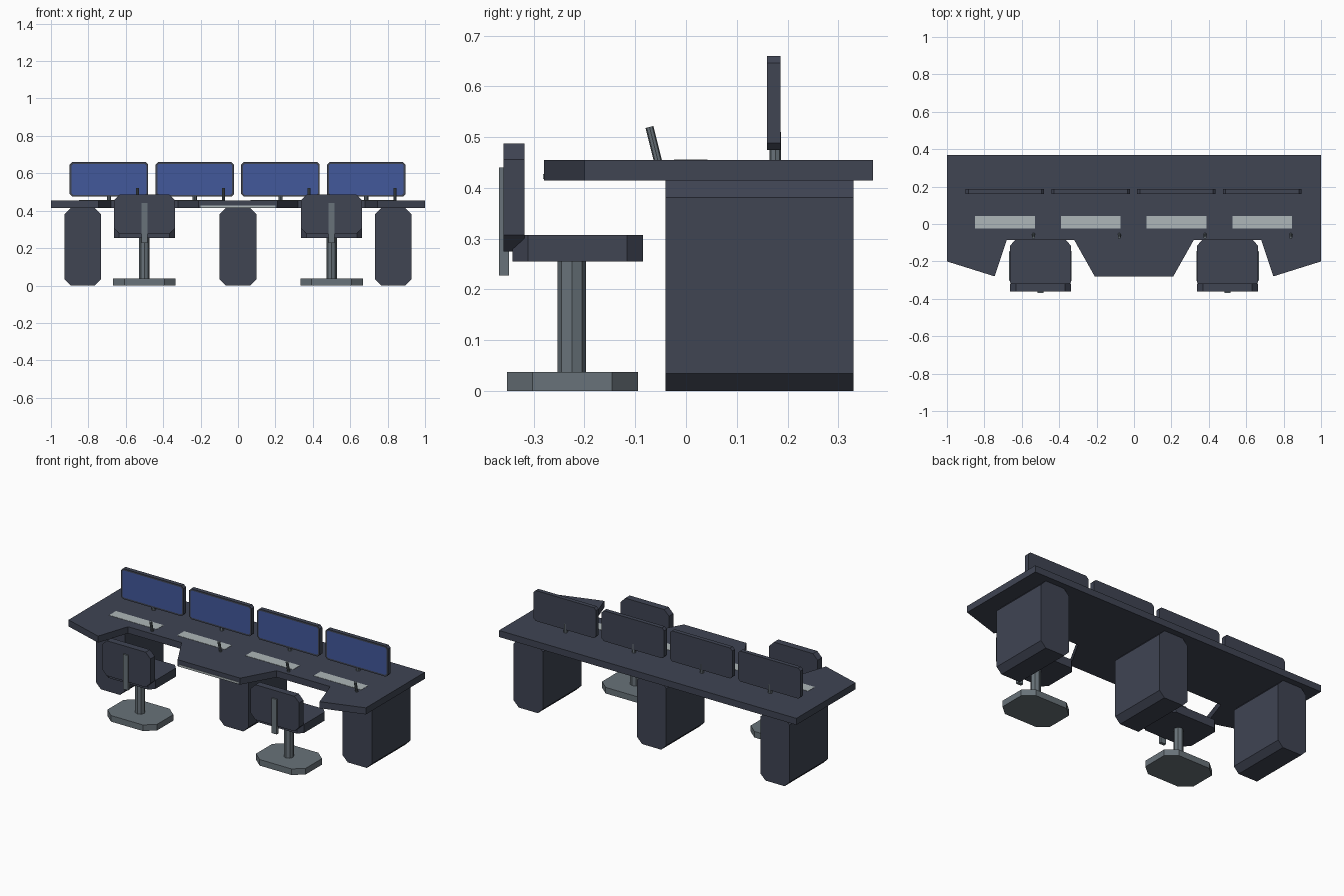
import bpy, bmesh, math
from mathutils import Vector

cube = bpy.data.objects.get("Cube")
if cube:
    bpy.data.objects.remove(cube, do_unlink=True)


def material(name, rgb):
    m = bpy.data.materials.new(name)
    m.use_nodes = True
    m.diffuse_color = (*rgb, 1)
    m.node_tree.nodes["Principled BSDF"].inputs["Base Color"].default_value = (*rgb, 1)
    return m


slate = material("dark slate", (0.050, 0.058, 0.086))
steel = material("steel grey", (0.140, 0.170, 0.192))
blue = material("screen blue", (0.055, 0.098, 0.330))
pale = material("pale grey", (0.42, 0.47, 0.48))


def finish(bm, name, *mats):
    bmesh.ops.recalc_face_normals(bm, faces=bm.faces)
    mesh = bpy.data.meshes.new(name)
    bm.to_mesh(mesh)
    bm.free()
    for m in mats:
        mesh.materials.append(m)
    obj = bpy.data.objects.new(name, mesh)
    bpy.context.collection.objects.link(obj)
    return obj


def prism_mesh(outline, axis, start, end):
    """Extrude an outline along 'z' (outline is x, y) or 'y' (outline is x, z)."""
    bm = bmesh.new()
    if axis == "z":
        verts = [bm.verts.new((a, b, start)) for a, b in outline]
        move = Vector((0, 0, end - start))
    else:
        verts = [bm.verts.new((a, start, b)) for a, b in outline]
        move = Vector((0, end - start, 0))
    base = bm.faces.new(verts)
    grown = bmesh.ops.extrude_face_region(bm, geom=[base], use_keep_orig=True)
    bmesh.ops.translate(bm, vec=move,
                        verts=[g for g in grown["geom"] if isinstance(g, bmesh.types.BMVert)])
    return bm


def prism(name, outline, axis, start, end, mat):
    return finish(prism_mesh(outline, axis, start, end), name, mat)


def chamfered(x, half, low, high, cx, cy):
    """Rectangle with cut corners, centred on x."""
    l, r = x - half, x + half
    return [(l + cx, low), (r - cx, low), (r, low + cy), (r, high - cy),
            (r - cx, high), (l + cx, high), (l, high - cy), (l, low + cy)]


def rect(x, half, low, high):
    return [(x - half, low), (x + half, low), (x + half, high), (x - half, high)]


def rod(name, bottom, top, radius, sides, mat):
    a, b = Vector(bottom), Vector(top)
    bm = bmesh.new()
    bmesh.ops.create_cone(bm, cap_ends=True, segments=sides, radius1=radius,
                          radius2=radius, depth=(b - a).length)
    turn = Vector((0, 0, 1)).rotation_difference(b - a).to_matrix()
    bmesh.ops.rotate(bm, verts=bm.verts, matrix=turn)
    bmesh.ops.translate(bm, verts=bm.verts, vec=(a + b) / 2)
    return finish(bm, name, mat)


# Desktop with two seat bays, mirrored from one half
half = [(0.21, -0.28), (0.32, -0.085), (0.68, -0.085), (0.745, -0.28), (1, -0.2), (1, 0.368)]
prism("desktop", half + [(-x, y) for x, y in reversed(half)], "z", 0.415, 0.455, slate)
prism("front_trim", rect(0, 0.2, 0.418, 0.428), "y", -0.282, -0.279, pale)

# Pedestals
for i, x in enumerate((-0.83, 0, 0.83)):
    prism(f"pedestal_{i + 1}", chamfered(x, 0.098, 0, 0.415, 0.034, 0.034), "y", -0.04, 0.33, slate)


# Workstations
def workstation(i, x):
    bm = prism_mesh(chamfered(x, 0.21, 0.475, 0.66, 0.014, 0.014), "y", 0.16, 0.186)
    bmesh.ops.recalc_face_normals(bm, faces=bm.faces)
    front = [f for f in bm.faces if f.normal.y < -0.9]
    bmesh.ops.inset_region(bm, faces=front, thickness=0.011, depth=0)
    for f in front:
        f.material_index = 1
    finish(bm, f"monitor_{i}", slate, blue)
    rod(f"monitor_stand_{i}", (x, 0.176, 0.45), (x, 0.176, 0.51), 0.0115, 8, steel)
    prism(f"keyboard_{i}", rect(x, 0.16, -0.024, 0.042), "z", 0.454, 0.4565, pale)
    rod(f"microphone_{i}", (x + 0.153, -0.055, 0.452), (x + 0.153, -0.072, 0.52), 0.008, 8, steel)


for i in range(4):
    workstation(i + 1, -0.69 + 0.4585 * i)


# Chairs
def chair(side, x):
    prism(f"{side}_chair_base", chamfered(x, 0.167, -0.353, -0.095, 0.06, 0.051), "z", 0, 0.037, steel)
    rod(f"{side}_chair_column", (x, -0.225, 0.03), (x, -0.225, 0.26), 0.028, 8, steel)
    prism(f"{side}_chair_seat", chamfered(x, 0.163, -0.342, -0.085, 0.028, 0.031), "z", 0.255, 0.307, slate)
    prism(f"{side}_chair_back", chamfered(x, 0.163, 0.275, 0.488, 0.032, 0.032), "y", -0.36, -0.318, slate)
    prism(f"{side}_chair_spine", rect(x, 0.017, 0.228, 0.44), "y", -0.368, -0.349, steel)


chair("right", -0.5)
chair("left", 0.5)
